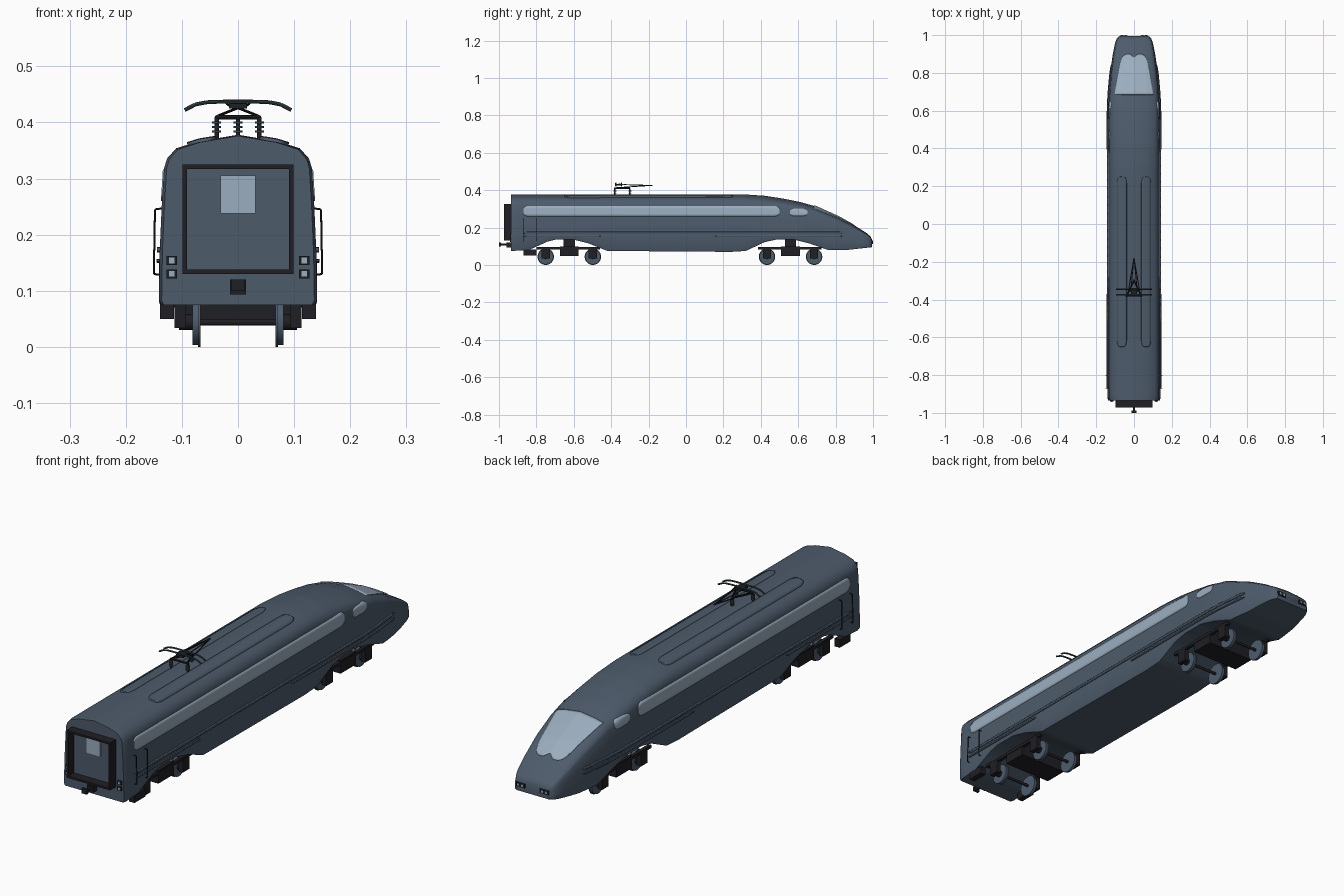
import bpy, bmesh, math
from mathutils import Vector

cube = bpy.data.objects.get("Cube")
if cube:
    bpy.data.objects.remove(cube, do_unlink=True)


def material(name, rgb):
    m = bpy.data.materials.new(name)
    m.use_nodes = True
    m.diffuse_color = (*rgb, 1)
    m.node_tree.nodes["Principled BSDF"].inputs["Base Color"].default_value = (*rgb, 1)
    return m


SLATE = material("slate body paint", (.075, .105, .148))
GLASS = material("pale glass", (.33, .42, .52))
BLACK = material("black metal", (.014, .013, .017))
TEAL = material("dark teal metal", (.035, .06, .07))


def finish(name, bm, mat, angle=None, outward=None):
    bm.normal_update()
    if outward is None:
        bmesh.ops.recalc_face_normals(bm, faces=bm.faces[:])
    elif sum((f.normal.dot(outward) for f in bm.faces)) < 0:
        bmesh.ops.reverse_faces(bm, faces=bm.faces[:])
    me = bpy.data.meshes.new(name)
    bm.to_mesh(me)
    bm.free()
    me.materials.append(mat)
    ob = bpy.data.objects.new(name, me)
    bpy.context.collection.objects.link(ob)
    if angle:
        bpy.ops.object.select_all(action='DESELECT')
        ob.select_set(True)
        bpy.context.view_layer.objects.active = ob
        bpy.ops.object.shade_smooth_by_angle(angle=math.radians(angle))
    return ob


def box(name, x, y, z, mat):
    """Box from (low, high) ranges on each axis."""
    bm = bmesh.new()
    bmesh.ops.create_cube(bm, size=1)
    for v in bm.verts:
        v.co = [(lo + hi) / 2 + c * (hi - lo) for c, (lo, hi) in zip(v.co, (x, y, z))]
    return finish(name, bm, mat)


def rod(name, a, b, r, mat, segs=12):
    a, b = Vector(a), Vector(b)
    bm = bmesh.new()
    bmesh.ops.create_cone(bm, cap_ends=True, segments=segs, radius1=r, radius2=r, depth=(b - a).length)
    rot = (b - a).to_track_quat('Z', 'Y')
    for v in bm.verts:
        v.co = rot @ v.co + (a + b) / 2
    return finish(name, bm, mat, 40)


def tube(name, pts, r, mat):
    for i in range(len(pts) - 1):
        rod(f"{name}_{i + 1}", pts[i], pts[i + 1], r, mat, 8)


def lerp_keys(keys, y):
    if y <= keys[0][0]:
        return keys[0][1]
    for (a, p), (b, q) in zip(keys, keys[1:]):
        if y <= b:
            return p + (q - p) * (y - a) / (b - a)
    return keys[-1][1]


# Hull rules: half width, roof line and underside along the length
WIDTH = [(-.935, .136), (-.92, .141), (.62, .14), (.7, .136), (.8, .127), (.9, .112),
         (.96, .1), (.985, .09), (.995, .076)]
ROOF = [(-.935, .376), (.3, .378), (.42, .37), (.52, .355), (.61, .337), (.7, .311),
        (.82, .257), (.9, .212), (.97, .168), (.987, .152), (.995, .135)]
BELLY = [(-.93, .075), (-.84, .08), (-.74, .125), (-.7, .135), (-.6, .135), (-.52, .115),
         (-.42, .075), (.24, .07), (.32, .075), (.42, .122), (.48, .135), (.58, .135),
         (.66, .115), (.76, .08), (.86, .08), (.995, .095)]
PROFILE = [(.99, .17), (.965, .25), (.935, .32), (.9, .336), (.785, .354), (.5, .3665), (0, .378)]


def half_section(y):
    w, t, b = (lerp_keys(k, y) for k in (WIDTH, ROOF, BELLY))
    k = (t - .1) / .278
    return [(0, b), (.97 * w, b), (w, b + .008)] + [(f * w, .1 + k * (z - .1)) for f, z in PROFILE]


def side_x(y, z):
    pts = half_section(y)[2:]
    for (x0, z0), (x1, z1) in zip(pts, pts[1:]):
        if z <= z1:
            return x0 + (x1 - x0) * max(0, z - z0) / (z1 - z0)
    return 0


def roof_z(y, x):
    pts = half_section(y)[:1:-1]
    for (x0, z0), (x1, z1) in zip(pts, pts[1:]):
        if abs(x) <= x1:
            return z0 + (z1 - z0) * (abs(x) - x0) / (x1 - x0)
    return pts[-1][1]


# Hull
stations = [-.935, -.92] + [-.9 + .02 * i for i in range(94)] + [.97, .98, .987, .995]
bm = bmesh.new()
rings = []
for y in stations:
    h = half_section(y)
    loop = h + [(-x, z) for x, z in h[-2:0:-1]]
    rings.append([bm.verts.new((x, y, z)) for x, z in loop])
n = len(rings[0])
for r0, r1 in zip(rings, rings[1:]):
    for i in range(n):
        bm.faces.new((r0[i], r0[(i + 1) % n], r1[(i + 1) % n], r1[i]))
bm.faces.new(rings[0])
bm.faces.new(rings[-1])
finish("body", bm, SLATE, 32)


def patch(name, fn, nu, nv, outward, mat, thick):
    """Thin plate following fn(u, v) over the hull."""
    bm = bmesh.new()
    g = [[bm.verts.new(fn(i / nu, j / nv)) for j in range(nv + 1)] for i in range(nu + 1)]
    for i in range(nu):
        for j in range(nv):
            bm.faces.new((g[i][j], g[i + 1][j], g[i + 1][j + 1], g[i][j + 1]))
    ob = finish(name, bm, mat, 32, Vector(outward))
    mod = ob.modifiers.new("thickness", 'SOLIDIFY')
    mod.thickness = thick
    mod.offset = -1


def side_strip(name, s, y0, y1, z0, z1, mat, lift, radius, nu=60):
    def fn(u, v):
        y = y0 + (y1 - y0) * (1 - math.cos(math.pi * u)) / 2
        d = min(1, min(y - y0, y1 - y) / radius)
        h = (z1 - z0) / 2 * (.25 + .75 * math.sqrt(max(0, 1 - (1 - d) ** 2)))
        z = (z0 + z1) / 2 + h * (2 * v - 1)
        return (s * (side_x(y, z) + lift), y, z)
    patch(name, fn, nu, 4, (s, 0, 0), mat, lift + .003)


for s, side in ((1, "left"), (-1, "right")):
    # Windows and side mouldings
    side_strip(side + "_window_band", s, -.87, .5, .26, .316, GLASS, .002, .025)
    side_strip(side + "_cab_window", s, .555, .65, .262, .302, GLASS, .002, .025, 20)
    side_strip(side + "_long_moulding", s, -.87, .84, .168, .178, SLATE, .005, .03)
    side_strip(side + "_rear_moulding", s, -.87, -.45, .15, .157, SLATE, .005, .03)
    side_strip(side + "_front_moulding", s, .15, .84, .15, .157, SLATE, .005, .03)

    # Raised roof fairings
    def fairing(u, v):
        y = -.65 + .9 * (1 - math.cos(math.pi * u)) / 2
        d = min(1, min(y + .65, .25 - y) / .04)
        x = s * (.065 + .026 * (.4 + .6 * math.sqrt(max(0, 1 - (1 - d) ** 2))) * (2 * v - 1))
        return (x, y, roof_z(y, x) + .005)
    patch(side + "_roof_fairing", fairing, 40, 4, (0, 0, 1), SLATE, .009)

    # Grab rails and entry step
    for y in (-.87, -.8):
        tube(side + "_grab_rail", [(s * .134, y, .247), (s * .148, y, .245),
                                   (s * .15, y, .13), (s * .137, y, .128)], .0018, BLACK)
    box(side + "_entry_step", sorted((s * .114, s * .139)), (-.87, -.8), (.05, .082), BLACK)

    # Rear lamps and nose lamps
    for z in (.13, .154):
        box(side + "_rear_lamp_frame", (s * .118 - .009, s * .118 + .009), (-.94, -.93), (z - .008, z + .008), BLACK)
        box(side + "_rear_lamp", (s * .118 - .005, s * .118 + .005), (-.942, -.938), (z - .005, z + .005), GLASS)
    box(side + "_nose_lamp_panel", sorted((s * .034, s * .074)), (.975, .999), (.113, .13), BLACK)
    for x in (.045, .063):
        rod(side + "_nose_lamp", (s * x, .99, .1215), (s * x, 1, .1215), .005, GLASS)


# Windscreen with a scalloped lower edge
def windscreen(u, v):
    a = 2 * u - 1
    front = .9 - .018 * max(0, 1 - abs(a) / .3) - .05 * a ** 6
    y = .685 + v * (front - .685)
    x = a * (.104 - .03 * v)
    return (x, y, roof_z(y, x) + .003)


patch("windscreen", windscreen, 28, 20, (0, 0, 1), GLASS, .006)

# Rear gangway frame, door window and coupler
for s in (-1, 1):
    box("gangway_post", (s * .095 - .004, s * .095 + .004), (-.972, -.93), (.13, .325), BLACK)
for z in (.134, .321):
    box("gangway_rail", (-.095, .095), (-.972, -.93), (z - .004, z + .004), BLACK)
box("rear_door_window", (-.031, .031), (-.939, -.932), (.238, .305), GLASS)
box("coupler_block", (-.014, .014), (-.96, -.93), (.093, .12), BLACK)
rod("coupler_bar", (0, -.995, .11), (0, -.93, .11), .006, BLACK)
box("coupler_head", (-.012, .012), (-1, -.988), (.1, .12), BLACK)


# Bogies
def bogie(name, yc):
    box(name + "_motor_case", (-.11, .11), (yc - .05, yc + .05), (.047, .1), BLACK)
    box(name + "_pivot", (-.03, .03), (yc - .03, yc + .03), (.09, .15), BLACK)
    for s in (-1, 1):
        box(name + "_side_beam", sorted((s * .098, s * .112)), (yc - .175, yc + .165), (.084, .096), BLACK)
    for y in (yc - .126, yc + .126):
        rod(name + "_axle", (-.1, y, .044), (.1, y, .044), .006, BLACK)
        for s in (-1, 1):
            rod(name + "_wheel", (s * .07, y, .044), (s * .081, y, .044), .041, SLATE, 28)
            rod(name + "_wheel_flange", (s * .067, y, .044), (s * .071, y, .044), .044, SLATE, 28)
            rod(name + "_wheel_hub", (s * .08, y, .044), (s * .105, y, .044), .014, BLACK)
            box(name + "_axle_box", sorted((s * .094, s * .113)), (y - .022, y + .022), (.034, .088), BLACK)


bogie("rear_bogie", -.624)
bogie("front_bogie", .559)

# Pantograph: insulators, base, folded arms and contact bows
feet = [(-.038, -.38), (.038, -.38), (0, -.3)]
for x, y in feet:
    rod("insulator_core", (x, y, .365), (x, y, .41), .004, BLACK)
    for z in (.382, .39, .398):
        rod("insulator_disc", (x, y, z), (x, y, z + .004), .008, TEAL)
tube("pantograph_base", [(x, y, .409) for x, y in feet + feet[:1]], .004, BLACK)
for s in (-1, 1):
    tube("lower_arm", [(s * .035, -.385, .412), (0, -.18, .426)], .0025, BLACK)
    tube("upper_arm", [(0, -.18, .426), (s * .012, -.3, .428), (s * .02, -.36, .433)], .002, BLACK)
for y in (-.345, -.375):
    bow = [(x, y, .437 - .015 * abs(x / .095) ** 5) for x in (i * .019 - .095 for i in range(11))]
    tube("contact_bow", bow, .0035, TEAL)
box("bow_carrier", (-.016, .016), (-.38, -.34), (.425, .434), BLACK)
